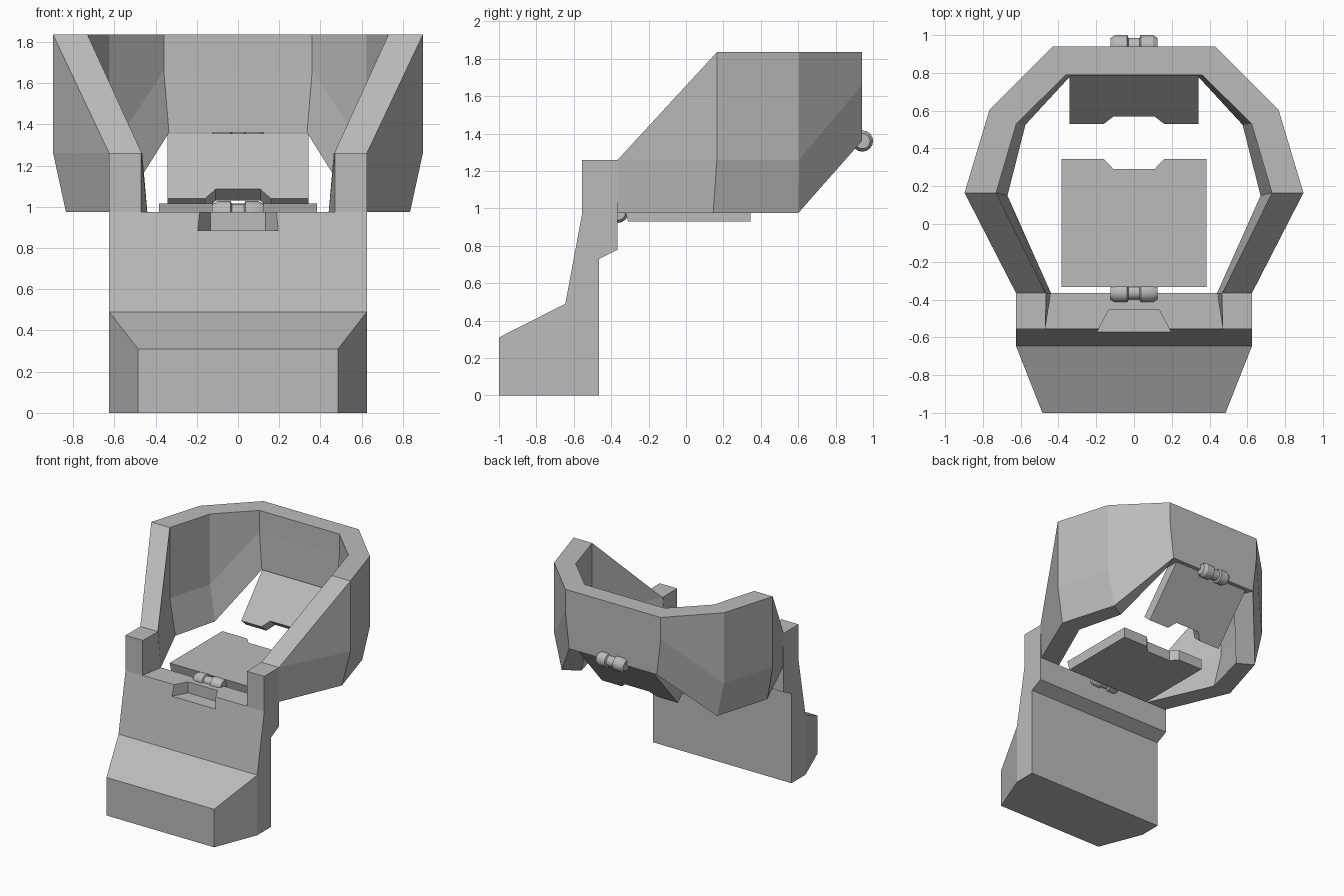
import bpy, bmesh, math
from mathutils import Vector

cube = bpy.data.objects.get("Cube")
if cube:
    bpy.data.objects.remove(cube, do_unlink=True)

grey = bpy.data.materials.new("plain_grey")
grey.use_nodes = True
colour = (0.5, 0.5, 0.5, 1)
grey.diffuse_color = colour
grey.node_tree.nodes["Principled BSDF"].inputs["Base Color"].default_value = colour


def finish(bm, name):
    bmesh.ops.remove_doubles(bm, verts=bm.verts, dist=0.0005)
    bmesh.ops.recalc_face_normals(bm, faces=bm.faces)
    mesh = bpy.data.meshes.new(name)
    bm.to_mesh(mesh)
    bm.free()
    mesh.materials.append(grey)
    obj = bpy.data.objects.new(name, mesh)
    bpy.context.collection.objects.link(obj)
    return obj


def loft(bm, sections, caps=True):
    """Join matching loops of points into a skin."""
    rows = [[bm.verts.new(p) for p in s] for s in sections]
    n = len(rows[0])
    for a, b in zip(rows, rows[1:]):
        for i in range(n):
            j = (i + 1) % n
            bm.faces.new((a[i], a[j], b[j], b[i]))
    if caps:
        bm.faces.new(rows[0])
        bm.faces.new(rows[-1])


def boolean_cut(obj, cutter):
    mod = obj.modifiers.new("cut", 'BOOLEAN')
    mod.operation = 'DIFFERENCE'
    mod.solver = 'EXACT'
    mod.object = cutter
    bpy.context.view_layer.objects.active = obj
    bpy.ops.object.modifier_apply(modifier=mod.name)
    bpy.data.objects.remove(cutter, do_unlink=True)


# Base: side profile extruded across, front corners sliced off
profile = [(-1, 0), (-1, .31), (-.645, .49), (-.555, .975), (-.365, .975),
           (-.365, .78), (-.465, .73), (-.465, 0)]
bm = bmesh.new()
loft(bm, [[(x, y, z) for y, z in profile] for x in (-.625, .625)])
for side in (-1, 1):
    cut = bmesh.ops.bisect_plane(bm, geom=bm.verts[:] + bm.edges[:] + bm.faces[:],
                                 plane_co=(side * .625, -.645, 0),
                                 plane_no=(side * .355, -.14, 0), clear_outer=True)
    edges = [e for e in cut["geom_cut"] if isinstance(e, bmesh.types.BMEdge)]
    bmesh.ops.holes_fill(bm, edges=edges)
base = finish(bm, "base")

# Recess in the top front edge of the base
bm = bmesh.new()
loft(bm, [[(-.2, -.58, z), (.2, -.58, z), (.133, -.455, z), (-.133, -.455, z)]
          for z in (.885, 1.1)])
boolean_cut(base, finish(bm, "recess_cutter"))

# Posts on each side of the base
for side, name in ((1, "left_post"), (-1, "right_post")):
    bm = bmesh.new()
    loft(bm, [[(side * .625, -.555, z), (side * .625, -.365, z),
               (side * back, -.365, z), (side * .47, -.555, z)]
              for z, back in ((.975, .44), (1.26, .465))])
    finish(bm, name)

# Surrounding wall: each station lists the outer and inner points, then the heights
stations = [
    # outer, outer bottom, inner, inner bottom, (top, middle, bottom)
    ((.625, -.365), (.615, -.365), (.467, -.365), (.44, -.365), (1.26, 1.26, .975)),
    ((.897, .165), (.835, .145), (.73, .165), (.67, .15), (1.835, 1.26, .975)),
    ((.765, .605), (.70, .60), (.623, .53), (.575, .525), (1.835, 1.26, .975)),
    ((.43, .94), (.395, .94), (.36, .79), (.335, .785), (1.835, 1.66, 1.36)),
]


def wall_section(station, side):
    outer, outer_low, inner, inner_low, (top, mid, low) = station
    loop = [(outer, top), (outer, mid), (outer_low, low),
            (inner_low, low), (inner, mid), (inner, top)]
    return [(side * p[0], p[1], z) for p, z in loop]


bm = bmesh.new()
loft(bm, [wall_section(s, 1) for s in stations]
     + [wall_section(s, -1) for s in reversed(stations)])
finish(bm, "surrounding_wall")


# Flaps with a notch in the free edge
def flap(name, half, top_start, top_end, low_start, low_end, notch):
    """Start and end are (y, z) points of the upper and lower face."""
    bm = bmesh.new()
    layers = []
    for start, end in ((top_start, top_end), (low_start, low_end)):
        a, b = Vector((0, *start)), Vector((0, *end))
        inset = b + (a - b).normalized() * notch
        across = [(-half, a), (half, a), (half, b), (.16, b), (.108, inset),
                  (-.108, inset), (-.16, b), (-half, b)]
        layers.append([(x, p.y, p.z) for x, p in across])
    loft(bm, layers)
    return finish(bm, name)


flap("front_flap", .383, (-.333, 1.015), (.345, 1.015), (-.31, .93), (.345, .93), .055)
flap("back_flap", .342, (.805, 1.355), (.53, 1.04), (.915, 1.355), (.594, .984), .06)


# Hinges: turned barrels with a narrow middle and chamfered ends
def hinge(name, y, z, radius):
    half = [(.03, .75), (.036, 1), (.1, 1), (.125, .72)]
    outline = [(-x, r) for x, r in reversed(half)] + half
    bm = bmesh.new()
    turns = [math.tau * i / 16 for i in range(16)]
    loft(bm, [[(x, y + radius * r * math.cos(t), z + radius * r * math.sin(t))
               for t in turns] for x, r in outline])
    obj = finish(bm, name)
    bpy.ops.object.select_all(action='DESELECT')
    obj.select_set(True)
    bpy.context.view_layer.objects.active = obj
    bpy.ops.object.shade_smooth_by_angle(angle=math.radians(30))


hinge("front_hinge", -.362, .975, .052)
hinge("back_hinge", .943, 1.36, .057)
